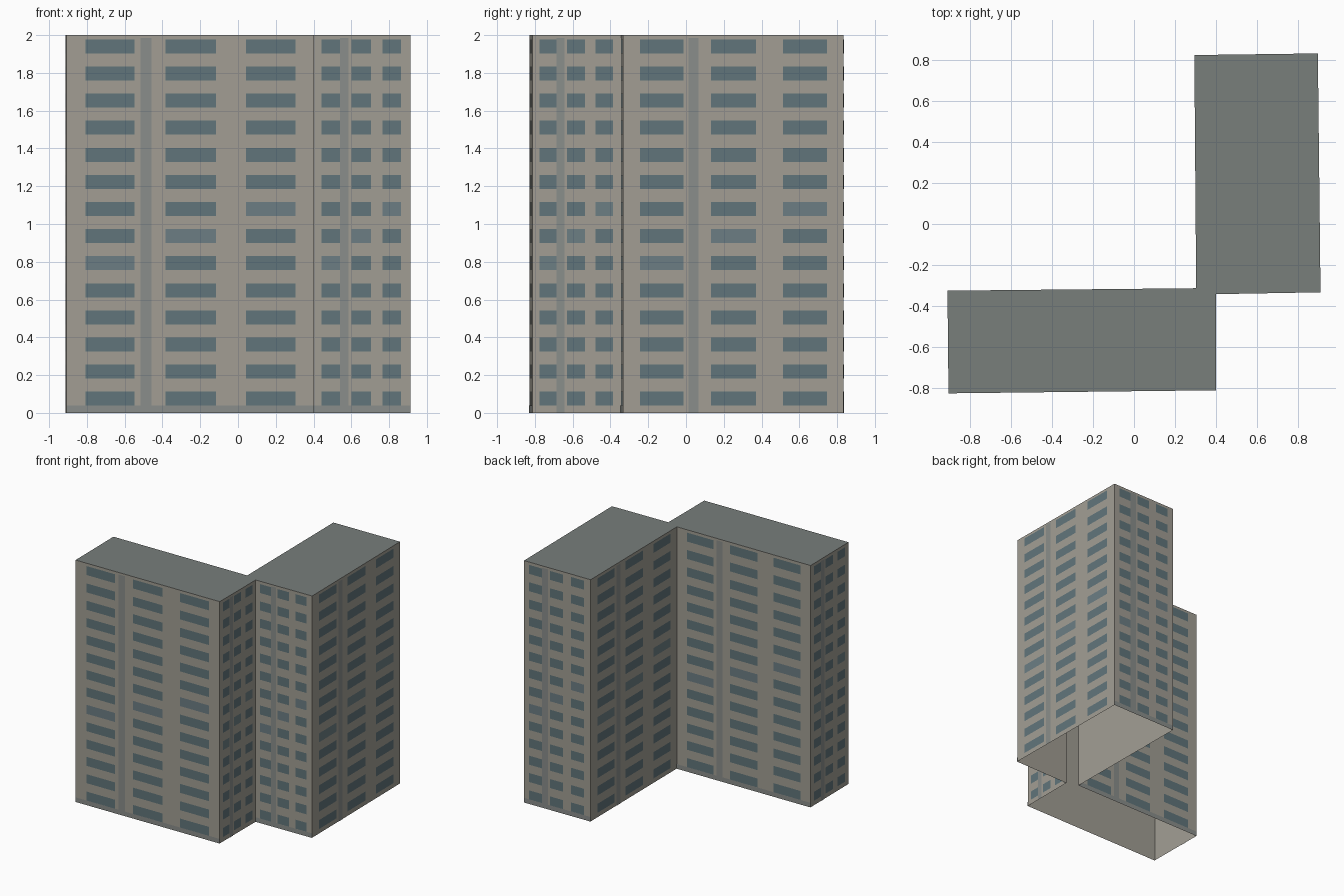
import bpy, bmesh
from mathutils import Vector

if "Cube" in bpy.data.objects:
    bpy.data.objects.remove(bpy.data.objects["Cube"])

H = 2.0
FLOORS = 14
# footprint, counter-clockwise seen from above
PTS = [(-0.912, -0.326), (-0.907, -0.828), (0.402, -0.813), (0.402, -0.343),
       (0.912, -0.334), (0.899, 0.834), (0.295, 0.826), (0.304, -0.314)]


def lin(c):
    c /= 255
    return c / 12.92 if c <= 0.04045 else ((c + 0.055) / 1.055) ** 2.4


def material(name, r, g, b):
    m = bpy.data.materials.new(name)
    m.diffuse_color = (lin(r), lin(g), lin(b), 1)
    m.use_nodes = True
    m.node_tree.nodes["Principled BSDF"].inputs["Base Color"].default_value = m.diffuse_color
    return m


wall_mat = material("wall_beige", 162, 158, 148)
roof_mat = material("roof_grey", 120, 126, 123)
trim_mat = material("trim_grey", 138, 142, 139)
glass_mat = material("glass", 97, 117, 123)
light_mat = material("glass_light", 108, 126, 132)


def finish(name, bm, mat):
    me = bpy.data.meshes.new(name)
    bm.to_mesh(me)
    bm.free()
    me.materials.append(mat)
    ob = bpy.data.objects.new(name, me)
    bpy.context.collection.objects.link(ob)
    return ob


# wall shell (open underneath) and flat roof
bm = bmesh.new()
low = [bm.verts.new((x, y, 0)) for x, y in PTS]
high = [bm.verts.new((x, y, H)) for x, y in PTS]
for i in range(len(PTS)):
    j = (i + 1) % len(PTS)
    bm.faces.new((low[i], low[j], high[j], high[i]))
finish("walls", bm, wall_mat)

bm = bmesh.new()
bm.faces.new([bm.verts.new((x, y, H)) for x, y in PTS])
finish("roof", bm, roof_mat)

# thin facade panels, collected per part
windows, lit, trim = bmesh.new(), bmesh.new(), bmesh.new()


def panel(bm, a, b, u0, u1, z0, z1, off):
    """Rectangle on the wall a-b between fractions u0..u1 and heights z0..z1."""
    d = b - a
    n = Vector((d.y, -d.x)).normalized() * off
    p, q = a + d * u0 + n, a + d * u1 + n
    bm.faces.new([bm.verts.new((v.x, v.y, z))
                  for v, z in ((p, z0), (q, z0), (q, z1), (p, z1))])


for i in range(len(PTS)):
    a, b = Vector(PTS[i]), Vector(PTS[(i + 1) % len(PTS)])
    if (b - a).length > 0.8:
        cols, strip = ((0.077, 0.275), (0.40, 0.603), (0.725, 0.925)), (0.298, 0.343)
    else:
        cols, strip = ((0.08, 0.272), (0.39, 0.59), (0.71, 0.905)), (0.272, 0.36)
    faces_y = abs(b.x - a.x) > abs(b.y - a.y)
    base = 0.038 if faces_y else 0.0
    # windows, with a diagonal of paler panes in the middle floors
    for f in range(FLOORS):
        z = 0.075 + f * 0.1435
        for c, (u0, u1) in enumerate(cols):
            panel(lit if f == 5 + c else windows, a, b, u0, u1,
                  z - 0.037, z + 0.037, 0.002)
    # vertical strip and base band
    panel(trim, a, b, *strip, base, 1.985, 0.0025)
    if faces_y:
        panel(trim, a, b, 0, 1, 0, base, 0.0025)

finish("windows", windows, glass_mat)
finish("pale_windows", lit, light_mat)
finish("facade_trim", trim, trim_mat)
